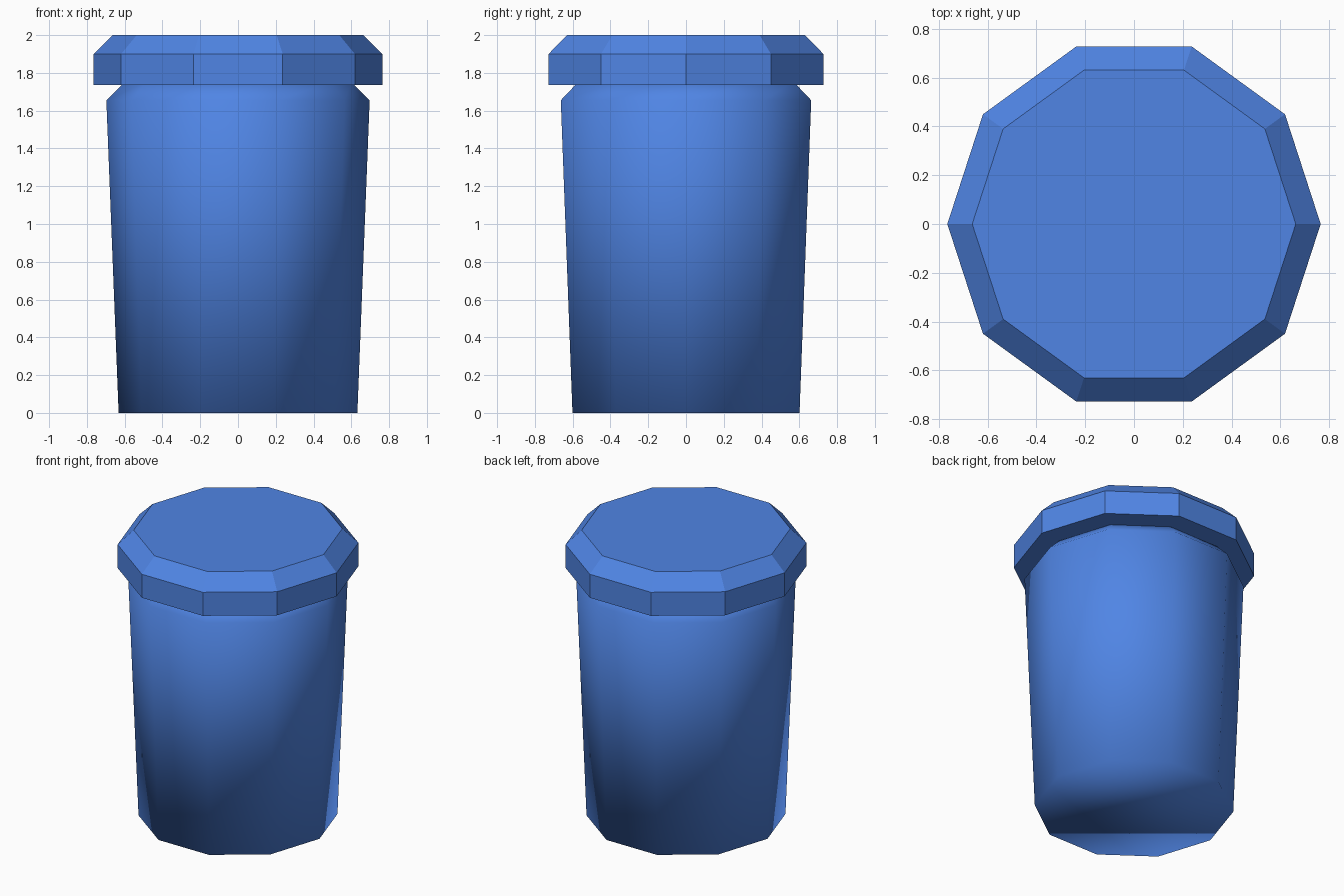
import bpy
import bmesh
from math import cos, sin, tau

cube = bpy.data.objects.get("Cube")
if cube:
    bpy.data.objects.remove(cube, do_unlink=True)

SIDES = 10

blue = bpy.data.materials.new("blue")
blue.use_nodes = True
colour = (0.08, 0.235, 0.78, 1.0)
blue.diffuse_color = colour
blue.node_tree.nodes["Principled BSDF"].inputs["Base Color"].default_value = colour


def turned_part(name, profile, smooth):
    """Closed ten-sided solid from (radius, height) rings, bottom to top."""
    bm = bmesh.new()
    rings = [[bm.verts.new((r * cos(tau * i / SIDES), r * sin(tau * i / SIDES), z))
              for i in range(SIDES)] for r, z in profile]
    for low, high in zip(rings, rings[1:]):
        for i in range(SIDES):
            j = (i + 1) % SIDES
            bm.faces.new((low[i], low[j], high[j], high[i]))
    bm.faces.new(rings[0][::-1])
    bm.faces.new(rings[-1])
    for face in bm.faces:
        face.smooth = smooth
    mesh = bpy.data.meshes.new(name)
    bm.to_mesh(mesh)
    bm.free()
    mesh.materials.append(blue)
    obj = bpy.data.objects.new(name, mesh)
    bpy.context.collection.objects.link(obj)
    return obj


# Tapered body, softly shaded, with a chamfered shoulder tucked under the lid
turned_part("body", [(0.632, 0), (0.697, 1.655), (0.6, 1.752)], smooth=True)

# Faceted overhanging lid with a bevelled rim
turned_part("lid", [(0.765, 1.735), (0.765, 1.9), (0.663, 2)], smooth=False)
